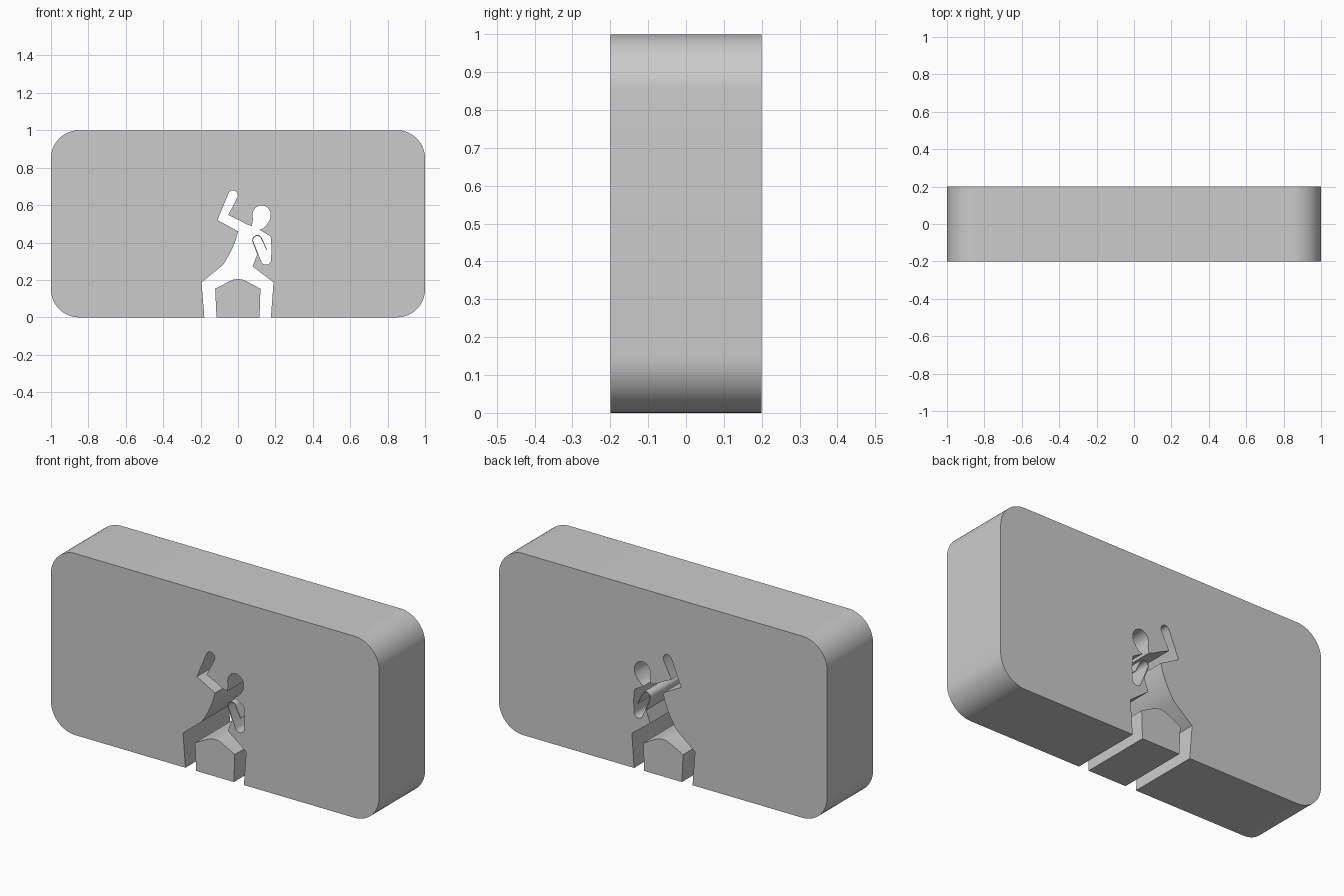
import bpy, bmesh
from math import cos, sin, radians

if "Cube" in bpy.data.objects:
    bpy.data.objects.remove(bpy.data.objects["Cube"])

HALF_DEPTH = 0.2


def arc(cx, cz, rx, rz, start, end, n=8):
    """Points along an elliptical arc, angles in degrees."""
    return [(cx + rx * cos(radians(start + (end - start) * i / n)),
             cz + rz * sin(radians(start + (end - start) * i / n)))
            for i in range(n + 1)]


def slab(name, profile):
    """Extrude an x-z outline through the full depth."""
    bm = bmesh.new()
    face = bm.faces.new([bm.verts.new((x, -HALF_DEPTH, z)) for x, z in profile])
    new = bmesh.ops.extrude_face_region(bm, geom=[face])["geom"]
    verts = [v for v in new if isinstance(v, bmesh.types.BMVert)]
    bmesh.ops.translate(bm, verts=verts, vec=(0, 2 * HALF_DEPTH, 0))
    bmesh.ops.recalc_face_normals(bm, faces=bm.faces)
    mesh = bpy.data.meshes.new(name)
    bm.to_mesh(mesh)
    bm.free()
    obj = bpy.data.objects.new(name, mesh)
    bpy.context.collection.objects.link(obj)
    bpy.context.view_layer.objects.active = obj
    obj.select_set(True)
    bpy.ops.object.shade_smooth_by_angle(angle=radians(30))
    obj.select_set(False)


# Figure outline: left leg, hip and back
figure = [(-0.18, 0), (-0.195, 0.187), (-0.08, 0.28), (-0.05, 0.33),
          (-0.025, 0.38), (-0.01, 0.42), (0, 0.46)]
# Raised arm with rounded hand
figure += [(-0.11, 0.52)]
figure += arc(-0.027, 0.652, 0.026, 0.027, 160, -20)
figure += [(-0.052, 0.547), (0.005, 0.52), (0.045, 0.498), (0.074, 0.488)]
# Head and neck
figure += arc(0.126, 0.545, 0.049, 0.054, 200, -35, 18)
figure += [(0.15, 0.49), (0.135, 0.476), (0.115, 0.468)]
# Front shoulder, elbow and raised forearm
figure += arc(0.155, 0.42, 0.021, 0.022, 75, 0, 4)
figure += [(0.179, 0.37)]
figure += arc(0.15, 0.308, 0.027, 0.027, 0, -155)
figure += arc(0.103, 0.412, 0.022, 0.023, 200, 25, 10)
# Thin wall around the forearm, returning on the torso side
figure += [(0.153, 0.359), (0.156, 0.361)]
figure += arc(0.103, 0.412, 0.027, 0.028, 25, 200, 10)
# Waist and right leg
figure += [(0.103, 0.338), (0.078, 0.272), (0.19, 0.187), (0.176, 0)]

# Rounded wall panel with the figure cut through it
R = 0.15
panel = arc(-1 + R, 1 - R, R, R, 90, 180, 16) + arc(-1 + R, R, R, R, 180, 270, 16)
panel += figure
panel += arc(1 - R, R, R, R, 270, 360, 16) + arc(1 - R, 1 - R, R, R, 0, 90, 16)
slab("wall_panel", panel)

# Separate block between the legs
block = [(-0.115, 0), (-0.122, 0.153), (-0.045, 0.193), (-0.023, 0.202), (0, 0.205)]
block += [(0.023, 0.202), (0.045, 0.193), (0.12, 0.153), (0.115, 0)]
slab("between_legs_block", block)
